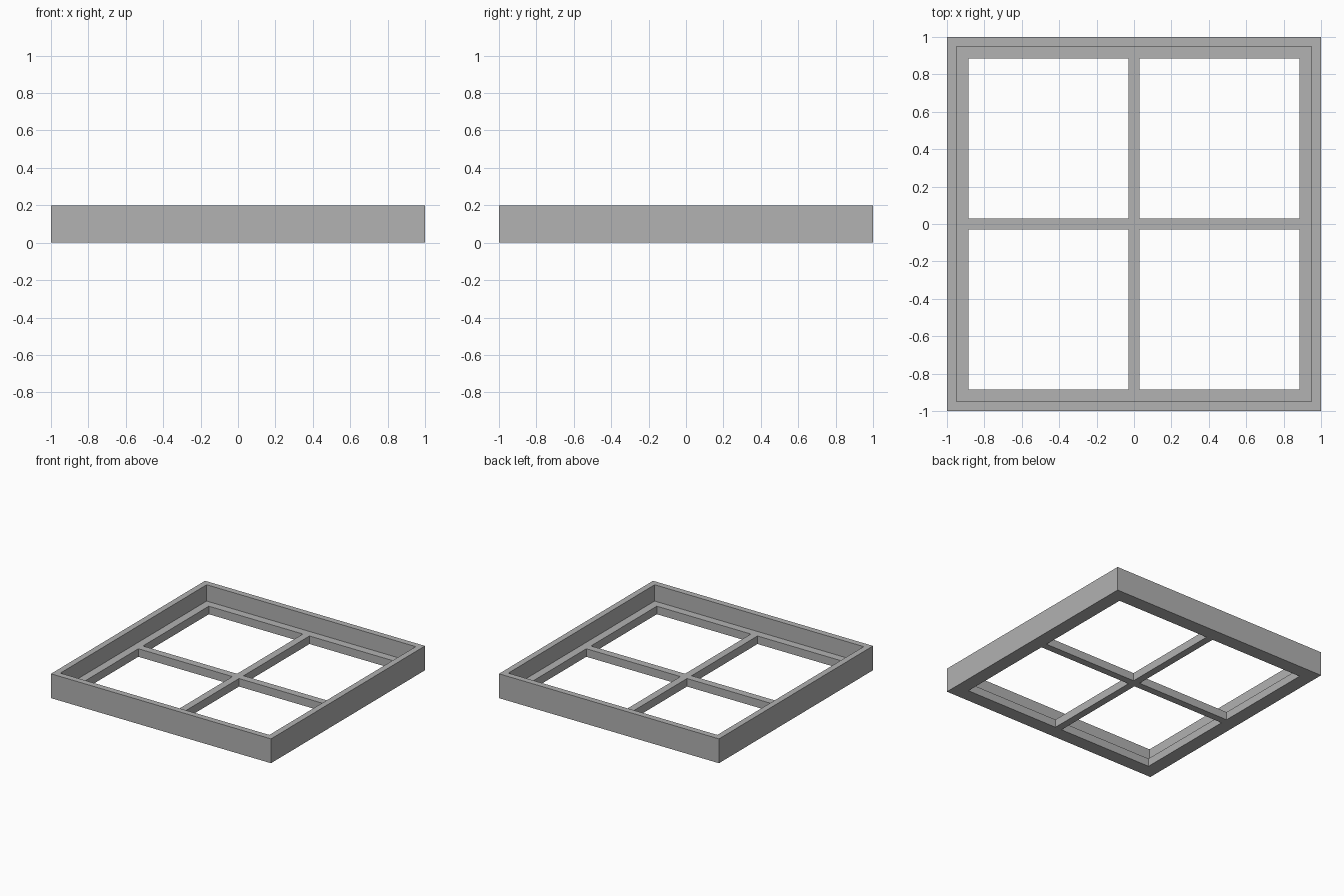
import bpy
import bmesh
from math import radians

cube = bpy.data.objects.get("Cube")
if cube:
    bpy.data.objects.remove(cube, do_unlink=True)

WALL, LEDGE, BAR = 0.95, 0.885, 0.03    # half-widths
BASE_H, TOP_H = 0.066, 0.2

grey = bpy.data.materials.new("plain grey")
grey.use_nodes = True
colour = (0.445, 0.445, 0.445, 1)
grey.diffuse_color = colour
grey.node_tree.nodes["Principled BSDF"].inputs["Base Color"].default_value = colour


def raise_faces(bm, faces, height, keep):
    """Extrude faces straight up and return the new top faces."""
    result = bmesh.ops.extrude_face_region(bm, geom=faces, use_keep_orig=keep)["geom"]
    verts = [g for g in result if isinstance(g, bmesh.types.BMVert)]
    bmesh.ops.translate(bm, verts=verts, vec=(0, 0, height))
    return [g for g in result if isinstance(g, bmesh.types.BMFace)]


def is_pane(face):
    c = face.calc_center_median()
    return all(BAR < abs(v) < LEDGE for v in (c.x, c.y))


def is_rim(face):
    c = face.calc_center_median()
    return max(abs(c.x), abs(c.y)) > WALL


# Floor plan: a grid split at the edges of rim, ledge and crossbars
bm = bmesh.new()
half = (BAR, LEDGE, WALL, 1)
lines = [-v for v in reversed(half)] + list(half)
grid = [[bm.verts.new((x, y, 0)) for x in lines] for y in lines]
for low, high in zip(grid, grid[1:]):
    for i in range(len(lines) - 1):
        bm.faces.new((low[i], low[i + 1], high[i + 1], high[i]))

# Four openings, leaving the ledge and the crossbars
bmesh.ops.delete(bm, geom=[f for f in bm.faces if is_pane(f)], context="FACES")

# Thin ledge and crossbars, then the tall outer rim
ledge = raise_faces(bm, bm.faces[:], BASE_H, True)
rim = [f for f in ledge if is_rim(f)]
raise_faces(bm, rim, TOP_H - BASE_H, False)

# Merge flat areas into clean faces
bmesh.ops.recalc_face_normals(bm, faces=bm.faces[:])
bmesh.ops.dissolve_limit(bm, angle_limit=radians(1), verts=bm.verts[:], edges=bm.edges[:])

mesh = bpy.data.meshes.new("window_frame")
bm.to_mesh(mesh)
bm.free()
mesh.materials.append(grey)
frame = bpy.data.objects.new("window_frame", mesh)
bpy.context.collection.objects.link(frame)
